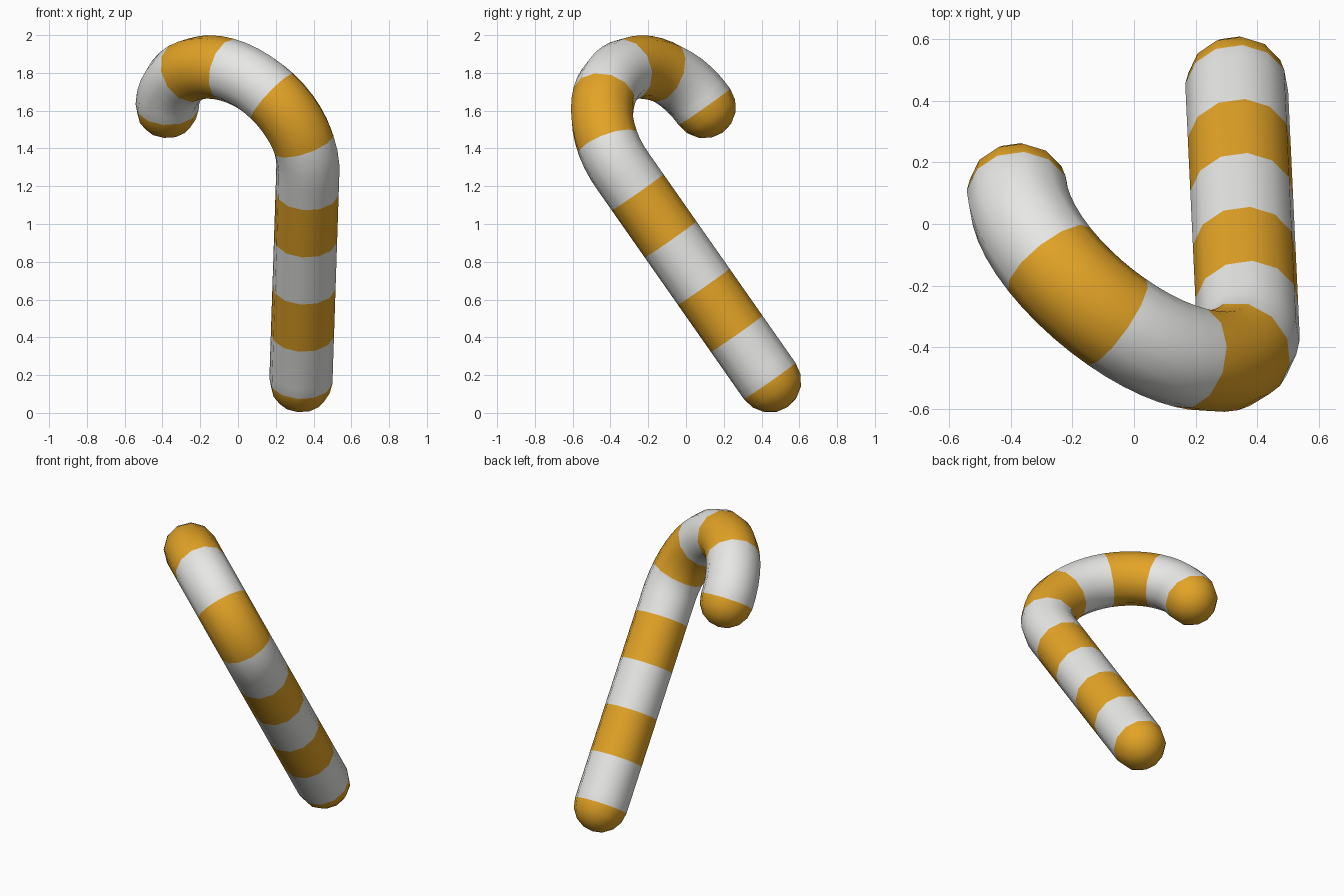
import bpy, bmesh, math
from mathutils import Vector

if "Cube" in bpy.data.objects:
    bpy.data.objects.remove(bpy.data.objects["Cube"])

R, SIDES, BANDS, STEPS, CAP_RINGS = 0.168, 12, 9, 5, 4
LENGTH, HALF_W, RISE = 1.368, 0.463, 0.413      # shaft length, hook half width, hook rise

# plane of the leaning cane: shaft direction, hook direction, plane normal
foot = Vector((0.333, 0.443, 0.169))
up = Vector((0.033, -0.70, 1)).normalized()
side = Vector((-0.805, 0.473, 0.358))
side = (side - up * side.dot(up)).normalized()
normal = up.cross(side).normalized()


def material(name, rgb):
    m = bpy.data.materials.new(name)
    m.diffuse_color = (*rgb, 1)
    m.use_nodes = True
    m.node_tree.nodes["Principled BSDF"].inputs["Base Color"].default_value = m.diffuse_color
    return m


# fine centre line: straight shaft, then half-ellipse hook
line = [(0.0, LENGTH * i / 100) for i in range(100)]
for i in range(401):
    a = math.pi * i / 400
    line.append((HALF_W * (1 - math.cos(a)), LENGTH + RISE * math.sin(a)))
dist = [0.0]
for p, q in zip(line, line[1:]):
    dist.append(dist[-1] + math.dist(p, q))


def sample(s):
    """Point and tangent of the centre line at arc length s."""
    k = 0
    while k < len(dist) - 2 and dist[k + 1] < s:
        k += 1
    (x0, y0), (x1, y1) = line[k], line[k + 1]
    f = (s - dist[k]) / (dist[k + 1] - dist[k])
    point = foot + side * (x0 + (x1 - x0) * f) + up * (y0 + (y1 - y0) * f)
    return point, (side * (x1 - x0) + up * (y1 - y0)).normalized()


bm = bmesh.new()


def ring(centre, tangent, radius):
    across = normal.cross(tangent)
    return [bm.verts.new(centre + (normal * math.cos(a) + across * math.sin(a)) * radius)
            for a in (math.tau * i / SIDES for i in range(SIDES))]


# rings: foot cap, striped body, tip cap
rings, total, count = [], dist[-1], BANDS * STEPS
start, t0 = sample(0)
end, t1 = sample(total)
angles = [math.pi / 2 * i / CAP_RINGS for i in range(1, CAP_RINGS)]
for a in reversed(angles):
    rings.append(ring(start - t0 * R * math.sin(a), t0, R * math.cos(a)))
for i in range(count + 1):
    rings.append(ring(*sample(total * i / count), R))
for a in angles:
    rings.append(ring(end + t1 * R * math.sin(a), t1, R * math.cos(a)))

# skin the rings; every second band and both caps are orange
for j, (r0, r1) in enumerate(zip(rings, rings[1:])):
    k = j - (CAP_RINGS - 1)
    orange = k < 0 or k >= count or (k // STEPS) % 2 == 1
    for i in range(SIDES):
        n = (i + 1) % SIDES
        bm.faces.new((r0[i], r0[n], r1[n], r1[i])).material_index = int(orange)
for r, pole in ((rings[0], start - t0 * R), (rings[-1], end + t1 * R)):
    v = bm.verts.new(pole)
    for i in range(SIDES):
        bm.faces.new((r[i], r[(i + 1) % SIDES], v)).material_index = 1
bmesh.ops.recalc_face_normals(bm, faces=bm.faces)
for f in bm.faces:
    f.smooth = True

mesh = bpy.data.meshes.new("striped_cane")
bm.to_mesh(mesh)
bm.free()
mesh.materials.append(material("white", (0.8, 0.8, 0.78)))
mesh.materials.append(material("orange", (0.77, 0.37, 0.02)))
bpy.context.collection.objects.link(bpy.data.objects.new("striped_cane", mesh))
